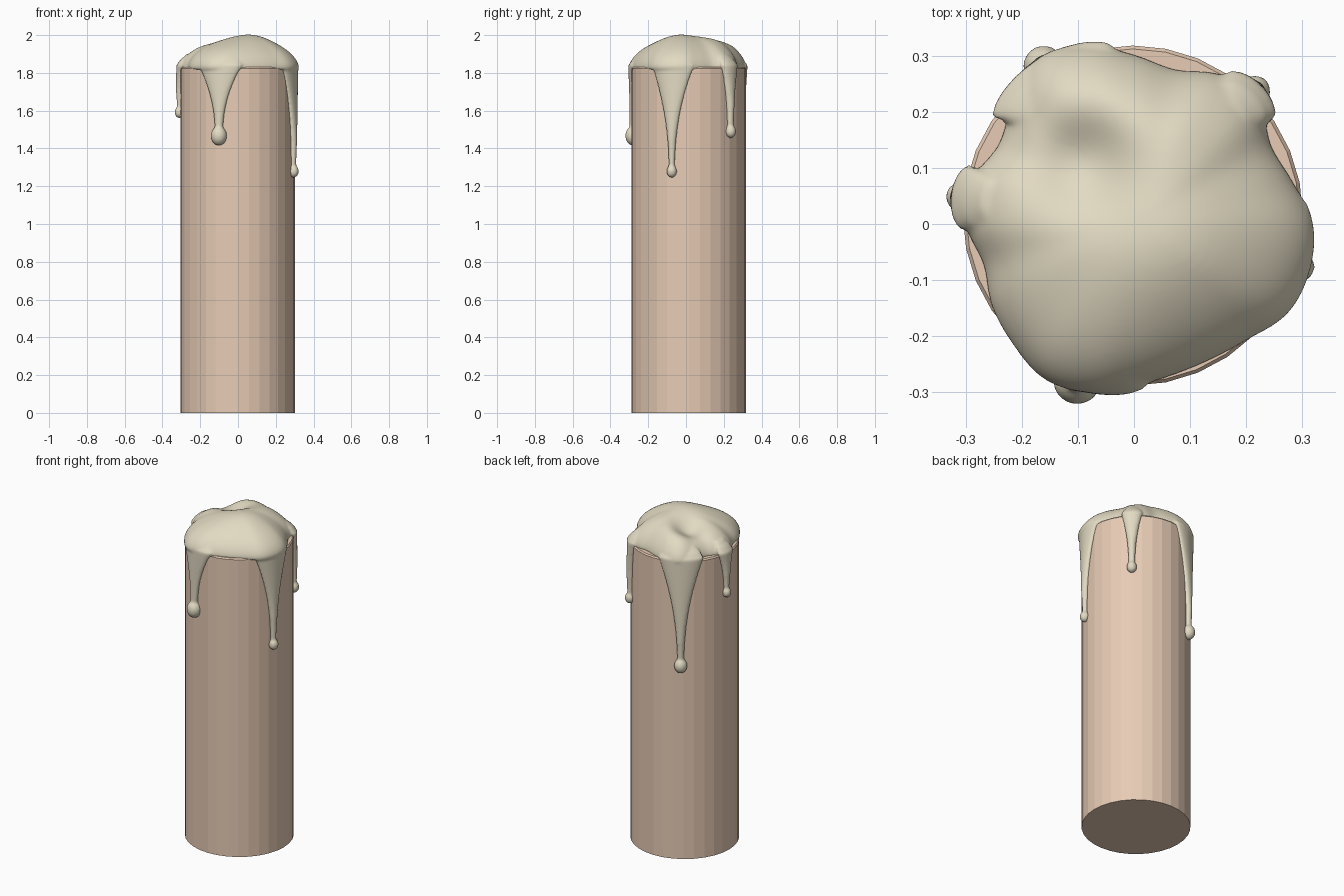
import bpy, bmesh, math
from mathutils import Vector, Matrix

if "Cube" in bpy.data.objects:
    bpy.data.objects.remove(bpy.data.objects["Cube"])

CX, CY, RAD, TOP = -0.002, 0.015, 0.303, 1.83


def material(name, color):
    m = bpy.data.materials.new(name)
    m.diffuse_color = (*color, 1)
    m.use_nodes = True
    m.node_tree.nodes["Principled BSDF"].inputs["Base Color"].default_value = m.diffuse_color
    return m


def finish(bm, name, mat):
    bmesh.ops.recalc_face_normals(bm, faces=bm.faces[:])
    me = bpy.data.meshes.new(name)
    bm.to_mesh(me)
    bm.free()
    ob = bpy.data.objects.new(name, me)
    bpy.context.collection.objects.link(ob)
    me.materials.append(mat)
    return ob


def loft(bm, rings):
    """Closed skin through a list of point rings."""
    vs = [[bm.verts.new(p) for p in r] for r in rings]
    n = len(vs[0])
    for a, b in zip(vs, vs[1:]):
        for i in range(n):
            j = (i + 1) % n
            bm.faces.new((a[i], a[j], b[j], b[i]))
    bm.faces.new(vs[0][::-1])
    bm.faces.new(vs[-1])


# Candle body: faceted cylinder with a tiny rim chamfer
bm = bmesh.new()
loft(bm, [[(CX + r * math.cos(2 * math.pi * i / 32), CY + r * math.sin(2 * math.pi * i / 32), z)
           for i in range(32)]
          for r, z in ((RAD, 0), (RAD, TOP - 0.008), (RAD - 0.006, TOP))])
finish(bm, "candle_body", material("candle_tan", (0.80, 0.60, 0.46)))

# Melted cap: outline radius every 15 degrees, counter-clockwise from +x
OUTLINE = [.32, .293, .282, .312, .308, .285, .302, .33, .342, .305, .28, .30,
           .30, .278, .293, .305, .32, .312, .29, .278, .278, .29, .318, .325]
# Bumps and dents of the top surface: x, y, height, spread
BUMPS = [(.07, -.04, .028, .10), (-.09, .12, -.065, .065), (.03, .20, .03, .08),
         (-.10, .24, .025, .07), (-.2, -.15, -.01, .1)]


def outline(a):
    f = (a / (2 * math.pi) * 24) % 24
    i, t = int(f), f % 1
    p0, p1, p2, p3 = (OUTLINE[(i + k) % 24] for k in (-1, 0, 1, 2))
    return p1 + 0.5 * t * (p2 - p0 + t * (2 * p0 - 5 * p1 + 4 * p2 - p3 + t * (3 * (p1 - p2) + p3 - p0)))


def cap_ring(s, n=120):
    ring = []
    for k in range(n):
        a = 2 * math.pi * k / n
        r = s * outline(a)
        x, y = r * math.cos(a), r * math.sin(a)
        h = 0.147 + sum(b * math.exp(-((x - u) ** 2 + (y - v) ** 2) / (2 * w * w)) for u, v, b, w in BUMPS)
        ring.append((x, y, TOP + h * max(0, 1 - s ** 2.5) ** 0.6))
    return ring


bm = bmesh.new()
rings = [cap_ring(math.sin(math.pi / 2 * k / 30)) for k in range(30, 0, -1)]
bottom = [(x * 0.99, y * 0.99, TOP - 0.012) for x, y, z in rings[0]]
loft(bm, [bottom] + rings)


# Drips: flattened runs wrapped around the candle, each ending in a bead
def drip(deg, z_end, bead, top_w, neck):
    a0 = math.radians(deg)
    zb = z_end + bead * 1.2
    z0 = TOP + 0.01

    def section(z, r, w, th, n=32):
        pts = []
        for k in range(n):
            q = 2 * math.pi * k / n
            a = a0 + w * math.cos(q) / RAD
            rr = r + th * math.sin(q)
            pts.append((CX + rr * math.cos(a), CY + rr * math.sin(a), z))
        return pts

    secs = [section(1.90, .25, top_w * .7, .02), section(1.87, .282, top_w * .9, .022)]
    for k in range(31):
        t = k / 30
        w = neck + (top_w - neck) * (1 - t) ** 2.2
        secs.append(section(z0 + (zb - z0) * t, .303 + .005 * t, w, min(w, .023)))
    loft(bm, secs)
    c = Vector((CX + .31 * math.cos(a0), CY + .31 * math.sin(a0), zb))
    bmesh.ops.create_uvsphere(bm, u_segments=24, v_segments=16, radius=bead,
                              matrix=Matrix.Translation(c) @ Matrix.Diagonal((1, 1, 1.2, 1)))


for args in ((251.3, 1.415, .043, .125, .021), (-17, 1.245, .028, .12, .016),
             (45.6, 1.455, .029, .06, .018), (120.8, 1.145, .037, .13, .019),
             (173.8, 1.56, .026, .06, .016)):
    drip(*args)

wax = finish(bm, "melted_wax", material("wax_cream", (0.76, 0.70, 0.54)))

# Fuse cap and drips into one soft skin
re = wax.modifiers.new("fuse", 'REMESH')
re.mode = 'VOXEL'
re.voxel_size = 0.007
re.use_smooth_shade = True
sm = wax.modifiers.new("soften", 'SMOOTH')
sm.factor = 0.5
sm.iterations = 6
